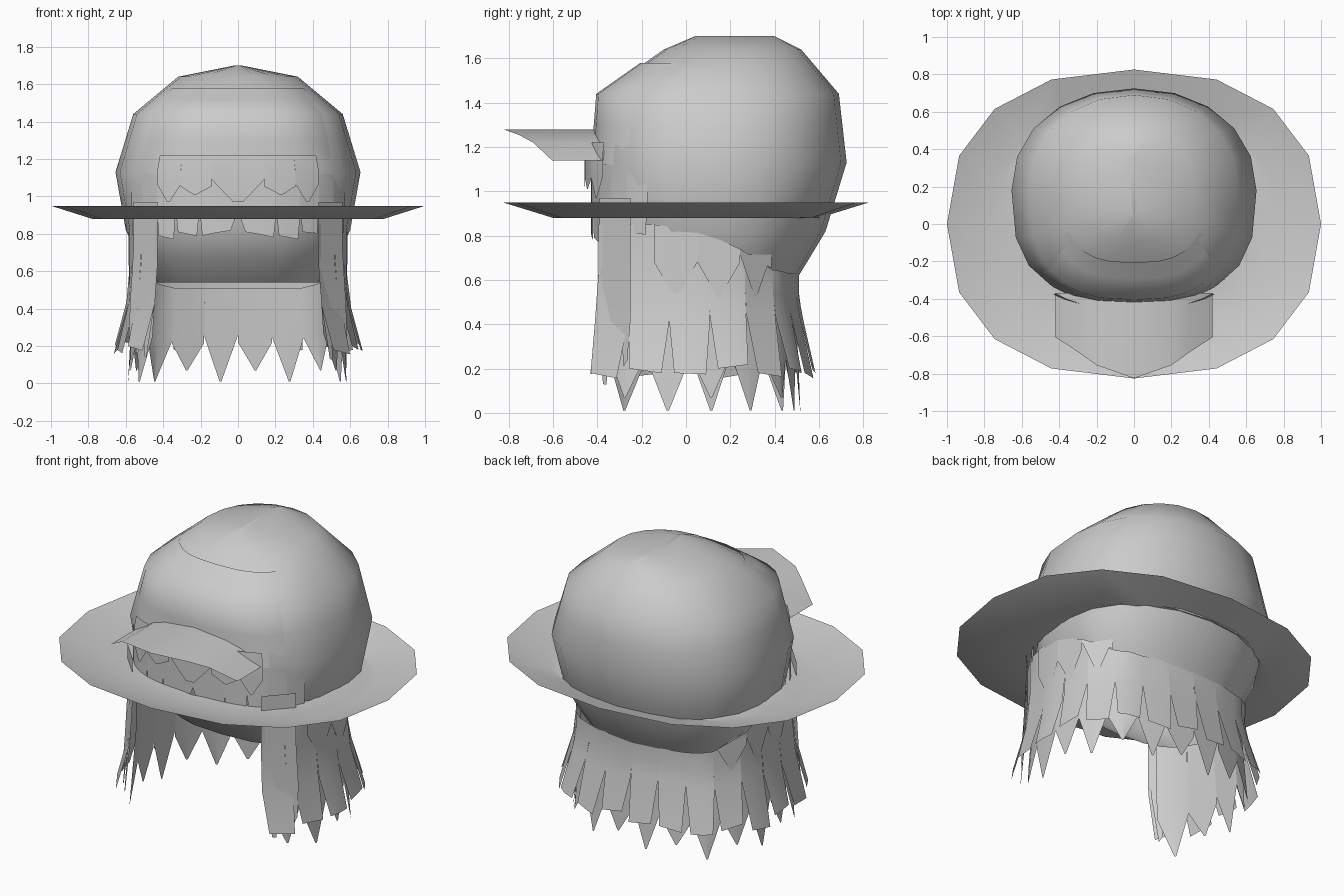
import bpy, bmesh, math, random

if "Cube" in bpy.data.objects:
    bpy.data.objects.remove(bpy.data.objects["Cube"])

random.seed(4)

def make(name, verts, faces, angle=40):
    me = bpy.data.meshes.new(name)
    me.from_pydata(verts, [], faces)
    bm = bmesh.new()
    bm.from_mesh(me)
    bmesh.ops.remove_doubles(bm, verts=bm.verts, dist=0.0005)
    bmesh.ops.recalc_face_normals(bm, faces=bm.faces)
    bm.to_mesh(me)
    bm.free()
    ob = bpy.data.objects.new(name, me)
    bpy.context.collection.objects.link(ob)
    bpy.ops.object.select_all(action='DESELECT')
    ob.select_set(True)
    bpy.context.view_layer.objects.active = ob
    bpy.ops.object.shade_smooth_by_angle(angle=math.radians(angle))
    return ob

def lerp_table(table, v):
    """Interpolate rows keyed by an ascending first value."""
    if v <= table[0][0]:
        return table[0][1:]
    for a, b in zip(table, table[1:]):
        if v <= b[0]:
            f = (v - a[0]) / (b[0] - a[0])
            return [p + (q - p) * f for p, q in zip(a[1:], b[1:])]
    return table[-1][1:]

def spow(v, e):
    return math.copysign(abs(v) ** e, v)

# Head profile: z, half width, front y, back y
CAP = [(0.54, .44, -.16, .46), (0.67, .53, -.30, .54), (0.82, .60, -.38, .63),
       (1.13, .655, -.41, .725), (1.44, .56, -.385, .69), (1.64, .32, -.10, .52),
       (1.70, .02, .04, .40)]

def cap_point(z, a, off=0.0):
    rx, yf, yb = lerp_table(CAP, z)
    c, s = math.cos(a), math.sin(a)
    e = .72 if s < 0 and z < 1.6 else .94
    yc = min(max(.18, yf), yb)
    ry = (yb - yc) if s > 0 else (yc - yf)
    return ((rx + off) * spow(c, e), yc + (ry + off) * spow(s, e), z)

def band(rows, closed=True):
    n = len(rows[0])
    verts = [p for r in rows for p in r]
    faces = [(k * n + i, k * n + (i + 1) % n, (k + 1) * n + (i + 1) % n, (k + 1) * n + i)
             for k in range(len(rows) - 1) for i in range(n if closed else n - 1)]
    return verts, faces

# Rounded head mass, open underneath
N = 20
angles = [2 * math.pi * i / N for i in range(N)]
rows = [[cap_point(z, a) for a in angles] for z in (.54, .67, .82, .95, 1.13, 1.3, 1.44, 1.56, 1.64, 1.70)]
verts, faces = band(rows)
faces.append(tuple(range(len(verts) - N, len(verts))))
make("domed_cap", verts, faces, 60)

# Wide dished brim
def brim_ring(rx, ry, yc, z, e=.85):
    return [(rx * spow(math.cos(2 * math.pi * i / 16), e),
             yc + ry * spow(math.sin(2 * math.pi * i / 16), e), z) for i in range(16)]
make("wide_brim", *band([brim_ring(1, .826, 0, .95), brim_ring(.78, .60, .0, .88),
                         brim_ring(.61, .55, .11, .885)]), 50)

# Short arched visor over the forehead
edge = [(0, -.825, 1.28), (.2, -.755, 1.255), (.29, -.69, 1.22), (.42, -.605, 1.14)]
edge = [(-x, y, z) for x, y, z in edge[:0:-1]] + edge
make("visor", *band([edge, [(x, -.37, z) for x, y, z in edge]], False), 60)

# Locks: each is a strip that tapers below the gap height
def locks(name, pos, ts, top, gap, tip, blunt):
    verts, faces = [], []
    for i, (a, b) in enumerate(zip(ts, ts[1:])):
        m, h = (a + b) / 2, (b - a) / 2
        g, e = gap(m) + random.uniform(-.03, .03), tip(m, i)
        ta, tb = top(a), top(b)
        rws = [(a, b, ta, tb), (a, b, (ta + g) / 2, (tb + g) / 2), (a, b, g, g),
               (m - h * blunt, m + h * blunt, e, e + random.uniform(-.03, .03) * (blunt > .1))]
        s = len(verts)
        for l, r, zl, zr in rws:
            verts += [pos(l, zl), pos((l + r) / 2, (zl + zr) / 2), pos(r, zr)]
        for k in range(3):
            for j in range(2):
                q = s + k * 3 + j
                faces.append((q, q + 1, q + 4, q + 3))
    return make(name, verts, faces)

def steps(a, b, n):
    return [a + (b - a) * i / n for i in range(n + 1)]

# Hair outline around the head, t from 0 (front right) to 8 (back middle)
PATH = [(0, .43, -.395), (1, .53, -.25), (2.4, .58, 0), (3.8, .565, .24),
        (5.3, .43, .43), (6.8, .2, .495), (8, 0, .51)]

def hair_pos(scale, flare):
    def pos(t, z):
        side = 1 if t <= 8 else -1
        x, y = lerp_table(PATH, t if t <= 8 else 16 - t)
        k = scale + flare * max(0, .5 - z) / .3
        return (side * x * k, y * k, max(z, 0))
    return pos

def back(t):
    return 1 - abs(t - 8) / 8

def hair_top(t):
    return .85 - .22 * min(1, max(0, (back(t) - .3) / .35))

# Long blunt outer hair round sides and back
locks("long_hair", hair_pos(1.0, .14), steps(0, 16, 16), hair_top,
      lambda t: .43, lambda t, i: .18 + .02 * (i % 2), .72)

# Pointed inner layer
locks("inner_hair", hair_pos(.96, .04), steps(.3, 15.7, 14), lambda t: hair_top(t) - .12,
      lambda t: .24, lambda t, i: .01 if i % 2 else .07, .05)

# Short pointed upper layer at each side
for nm, a in (("right", 1.6), ("left", 11.1)):
    locks("short_side_hair_" + nm, hair_pos(1.015, 0), steps(a, a + 3.3, 3),
          hair_top, lambda t: .69, lambda t, i: .52, .05)

# Wispy locks at the front of the side hair
for nm, s in (("right", 1), ("left", -1)):
    locks("front_wisps_" + nm,
          lambda t, z, s=s: (s * (.43 + .13 * t + .10 * max(0, .6 - z)), -.39 + .14 * t, z),
          steps(0, 1, 3), lambda t: .97, lambda t: .4, lambda t, i: .13 + .04 * i, .35)

# Fringe shell over the forehead
mid = -math.pi / 2
def fringe_pos(off):
    def pos(t, z):
        x, y, _ = cap_point(max(z, 1.15), mid + t, off)
        return (x * .93, y, z)
    return pos
A = math.radians(62)
cols = steps(-A, A, 10)
fp = fringe_pos(.02)
make("fringe_top", *band([[fp(t, z) for t in cols] for z in (1.58, 1.52, 1.44, 1.3, 1.12)], False), 60)
locks("fringe_long", fp, cols, lambda t: 1.12, lambda t: .93, lambda t, i: .79 + .02 * (i % 2), .8)
locks("fringe_short", fringe_pos(.05), steps(-.6, .6, 5), lambda t: 1.22,
      lambda t: 1.08, lambda t, i: .97 + .04 * (i % 2), .1)
